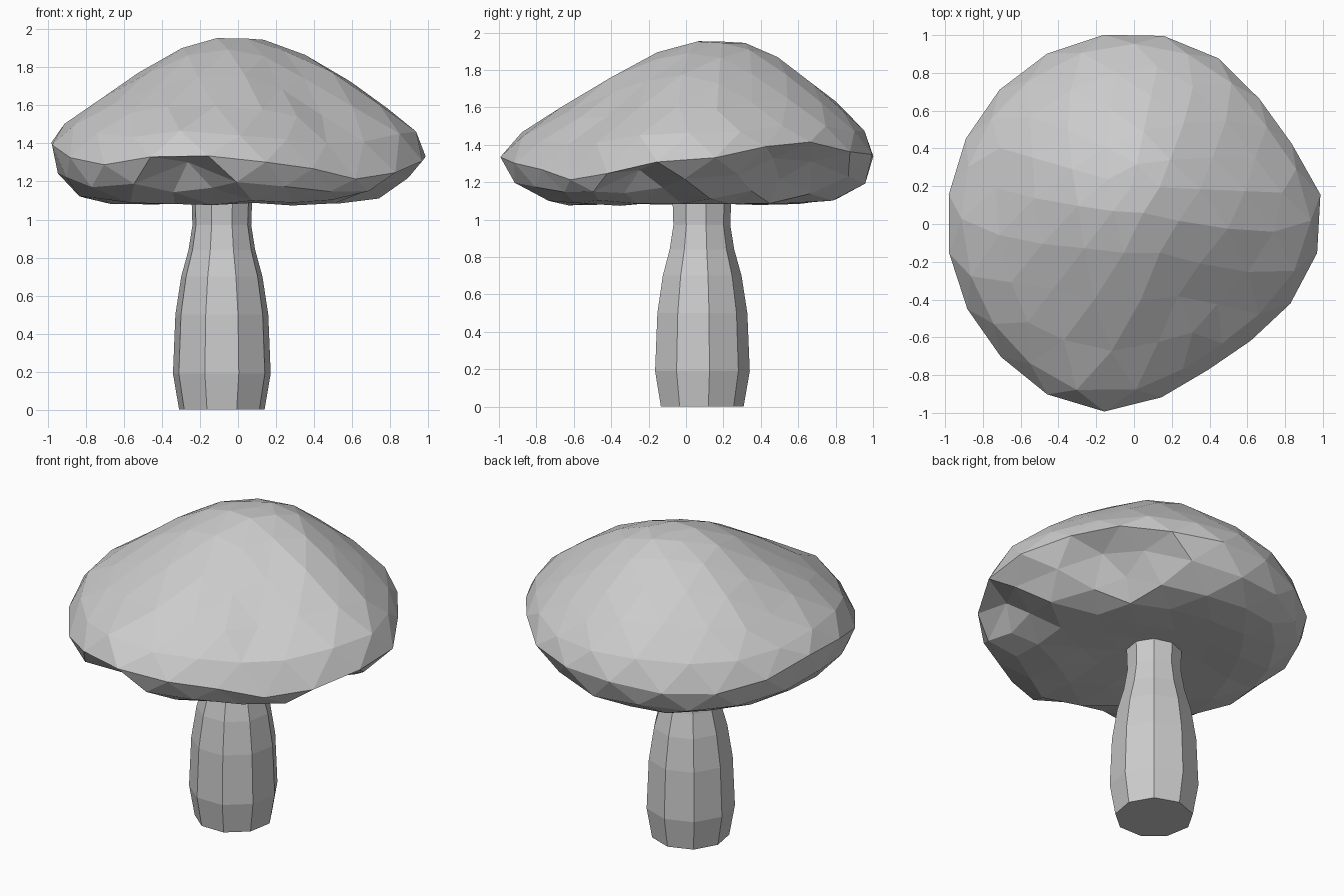
import bpy, bmesh, math, random
from mathutils import Vector

random.seed(4)
if "Cube" in bpy.data.objects:
    bpy.data.objects.remove(bpy.data.objects["Cube"], do_unlink=True)

grey = bpy.data.materials.new("plain_grey")
grey.use_nodes = True
colour = (0.6, 0.6, 0.6, 1)
grey.diffuse_color = colour
grey.node_tree.nodes["Principled BSDF"].inputs["Base Color"].default_value = colour


def finish(bm, name):
    bmesh.ops.recalc_face_normals(bm, faces=bm.faces)
    mesh = bpy.data.meshes.new(name)
    bm.to_mesh(mesh)
    bm.free()
    mesh.materials.append(grey)
    obj = bpy.data.objects.new(name, mesh)
    bpy.context.collection.objects.link(obj)


def bumps(angle, table):
    """Sum of soft swellings (direction in degrees, width, amount)."""
    total = 0
    for centre, width, amount in table:
        gap = (angle - centre + 180) % 360 - 180
        total += amount * math.exp(-0.5 * (gap / width) ** 2)
    return total


def band(u, centre, width):
    return math.exp(-((u - centre) / width) ** 2)


def along(profile, u):
    """Interpolate (spread, height) along a profile."""
    for a, b in zip(profile, profile[1:]):
        if u <= b[0]:
            f = (u - a[0]) / (b[0] - a[0])
            return [p + (q - p) * f for p, q in zip(a[1:], b[1:])]
    return profile[-1][1:]


# Stem: nine-sided column, widest near the foot
SIDES = 9
STEM = [(0.0, 0.228), (0.19, 0.261), (0.5, 0.248), (0.7, 0.217),
        (0.84, 0.178), (0.97, 0.157), (1.2, 0.165)]
bm = bmesh.new()
rings = []
for z, r in STEM:
    turns = [math.tau * i / SIDES for i in range(SIDES)]
    rings.append([bm.verts.new((-0.085 + r * math.sin(a), 0.08 + r * math.cos(a), z))
                  for a in turns])
for low, high in zip(rings, rings[1:]):
    for i in range(SIDES):
        j = (i + 1) % SIDES
        bm.faces.new((low[i], low[j], high[j], high[i]))
bm.faces.new(rings[0])
bm.faces.new(rings[-1])
finish(bm, "stem")

# Cap: faceted ball reshaped to a lopsided dome with a rounded, notched rim
CAP = [(0, 0, 1.955), (0.1, 0.18, 1.945), (0.2, 0.42, 1.85), (0.3, 0.67, 1.685),
       (0.4, 0.91, 1.5), (0.5, 1, 1.31), (0.6, 0.94, 1.16),
       (0.7, 0.73, 1.075), (0.8, 0.45, 1.085), (1, 0, 1.11)]
OUTLINE = [(304, 24, -0.14), (34, 17, -0.065), (195, 40, -0.01),
           (256, 14, 0.045), (105, 30, 0.015), (4, 12, 0.03)]
RIM = [(180, 25, 0.1), (318, 16, -0.09), (40, 18, 0.09), (90, 18, 0.04),
       (135, 16, -0.04), (220, 14, -0.05), (252, 10, 0.04)]
SLOPE = [(270, 45, -0.05), (320, 14, -0.04)]
NOTCHES = [(252, 8, 0.9), (346, 9, 1.0), (42, 18, 0.9)]

bm = bmesh.new()
bmesh.ops.create_icosphere(bm, subdivisions=3, radius=1)
for v in bm.verts:
    u = math.acos(max(-1, min(1, v.co.z))) / math.pi
    angle = math.degrees(math.atan2(v.co.y, v.co.x)) + 9
    spread, z = along(CAP, u)
    notch = bumps(angle, NOTCHES) * band(u, 0.61, 0.07)
    z += (bumps(angle, RIM) * band(u, 0.51, 0.09)
          + bumps(angle, SLOPE) * band(u, 0.33, 0.12) + 0.13 * notch)
    centre = Vector((-0.01, 0.2)) if u < 0.5 else Vector((-0.08, 0.05))
    centre *= 1 - spread
    reach = (1 + bumps(angle, OUTLINE)) * (spread - 0.16 * notch)
    rad = math.radians(angle)
    v.co = (centre.x + reach * math.cos(rad), centre.y + reach * math.sin(rad),
            z + random.uniform(-0.008, 0.008))
finish(bm, "cap")
